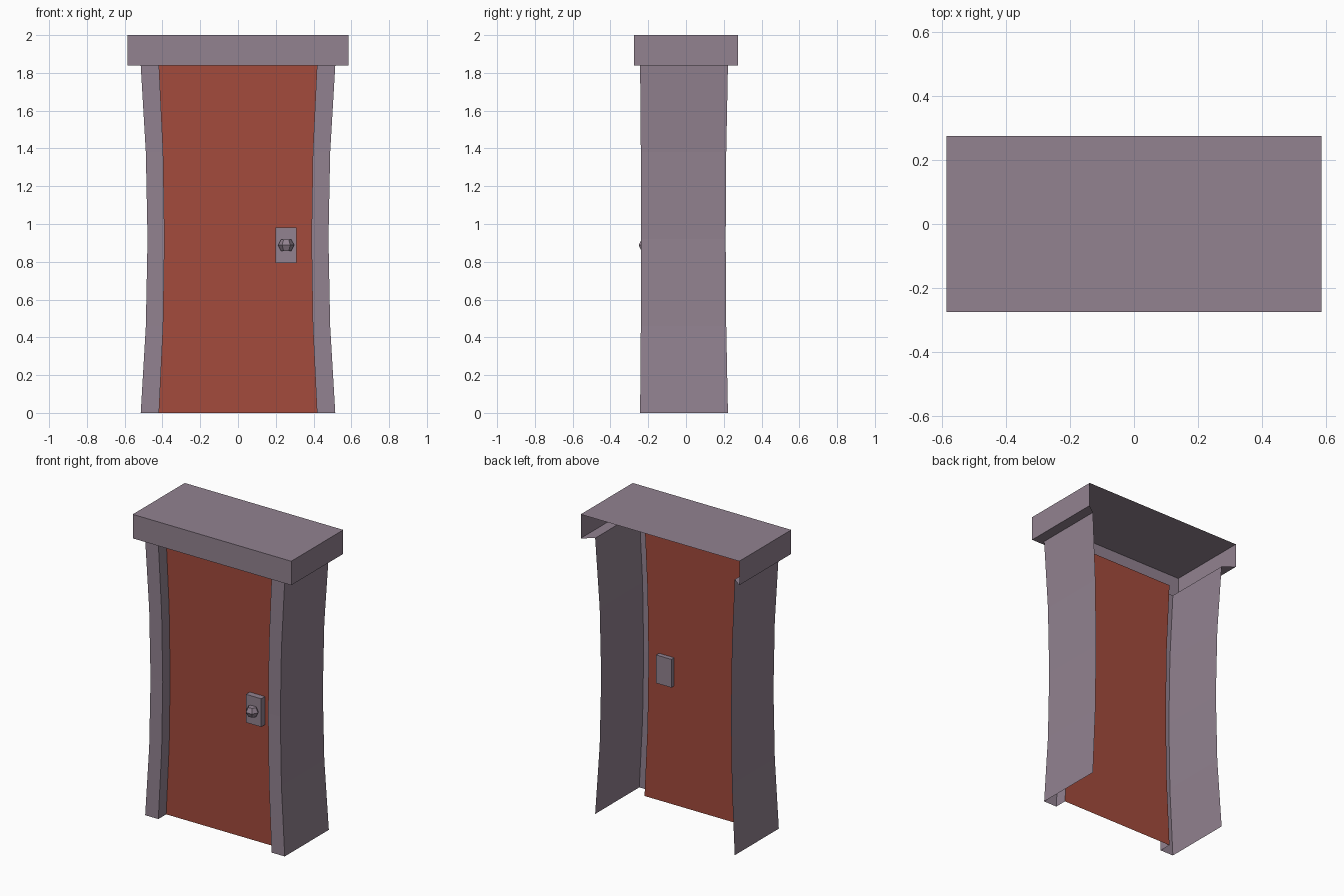
import bpy, bmesh, math
from mathutils import Matrix, Vector

if "Cube" in bpy.data.objects:
    bpy.data.objects.remove(bpy.data.objects["Cube"])


def material(name, color):
    m = bpy.data.materials.new(name)
    m.diffuse_color = (*color, 1)
    m.use_nodes = True
    m.node_tree.nodes["Principled BSDF"].inputs["Base Color"].default_value = m.diffuse_color
    return m


STONE = material("mauve grey", (0.287, 0.223, 0.279))
RED = material("brick red", (0.366, 0.069, 0.045))

H = 1.84          # underside of the lintel
DOOR_Y = -0.16
LEVELS = [H * i / 4 for i in range(5)]


def finish(name, bm, mat):
    me = bpy.data.meshes.new(name)
    bm.to_mesh(me)
    bm.free()
    me.materials.append(mat)
    ob = bpy.data.objects.new(name, me)
    bpy.context.collection.objects.link(ob)
    return ob


def pinch(x, y, z):
    """Narrow the plan towards mid height."""
    t = ((z - H / 2) / (H / 2)) ** 2
    if y > 0:
        y -= 0.012 * (1 - t)
    elif y < -0.2:
        y += 0.005 * (1 - t)
    return Vector((x * (0.93 + 0.07 * t), y, z))


def sheet(bm, path, levels, bend=lambda x, y, z: Vector((x, y, z))):
    """Open wall following a plan path, left to right gives outward normals."""
    rows = [[bm.verts.new(bend(x, y, z)) for x, y in path] for z in levels]
    for lo, hi in zip(rows, rows[1:]):
        for i in range(len(path) - 1):
            bm.faces.new((lo[i], lo[i + 1], hi[i + 1], hi[i]))
    return rows


# Jambs: outer side, front and reveal, open at the back
right = [(0.418, DOOR_Y), (0.418, -0.243), (0.515, -0.243), (0.515, 0.222)]
left = [(-x, y) for x, y in reversed(right)]
for name, path in (("left_jamb", left), ("right_jamb", right)):
    bm = bmesh.new()
    sheet(bm, path, LEVELS, pinch)
    finish(name, bm, STONE)

# Door panel
bm = bmesh.new()
sheet(bm, [left[-1], right[0]], LEVELS, pinch)
finish("door_panel", bm, RED)

# Lintel: hollow cap, open at the back, with an underside reaching the jambs
bm = bmesh.new()
X, Y = 0.585, 0.274
low, high = sheet(bm, [(-X, Y), (-X, -Y), (X, -Y), (X, Y)], [H, 2.0])
bm.faces.new(high)
inner = [bm.verts.new((x, y, H)) for x, y in left + right]
bm.faces.new(list(reversed(low)) + inner)
finish("lintel", bm, STONE)

# Lock plate through the door
bm = bmesh.new()
bmesh.ops.create_cube(bm, size=1, matrix=Matrix.Translation((0.255, -0.165, 0.887))
                      @ Matrix.Diagonal((0.112, 0.07, 0.188, 1)))
finish("lock_plate", bm, STONE)

# Six-sided knob: narrow caps around a wide middle
bm = bmesh.new()
rings = []
for r, z in ((0.027, 0.857), (0.043, 0.888), (0.027, 0.918)):
    rings.append([bm.verts.new((0.255 + r * math.cos(a), -0.213 + r * math.sin(a), z))
                  for a in (math.pi * k / 3 for k in range(6))])
for lo, hi in zip(rings, rings[1:]):
    for i in range(6):
        j = (i + 1) % 6
        bm.faces.new((lo[i], lo[j], hi[j], hi[i]))
bm.faces.new(rings[0][::-1])
bm.faces.new(rings[-1])
finish("knob", bm, STONE)
